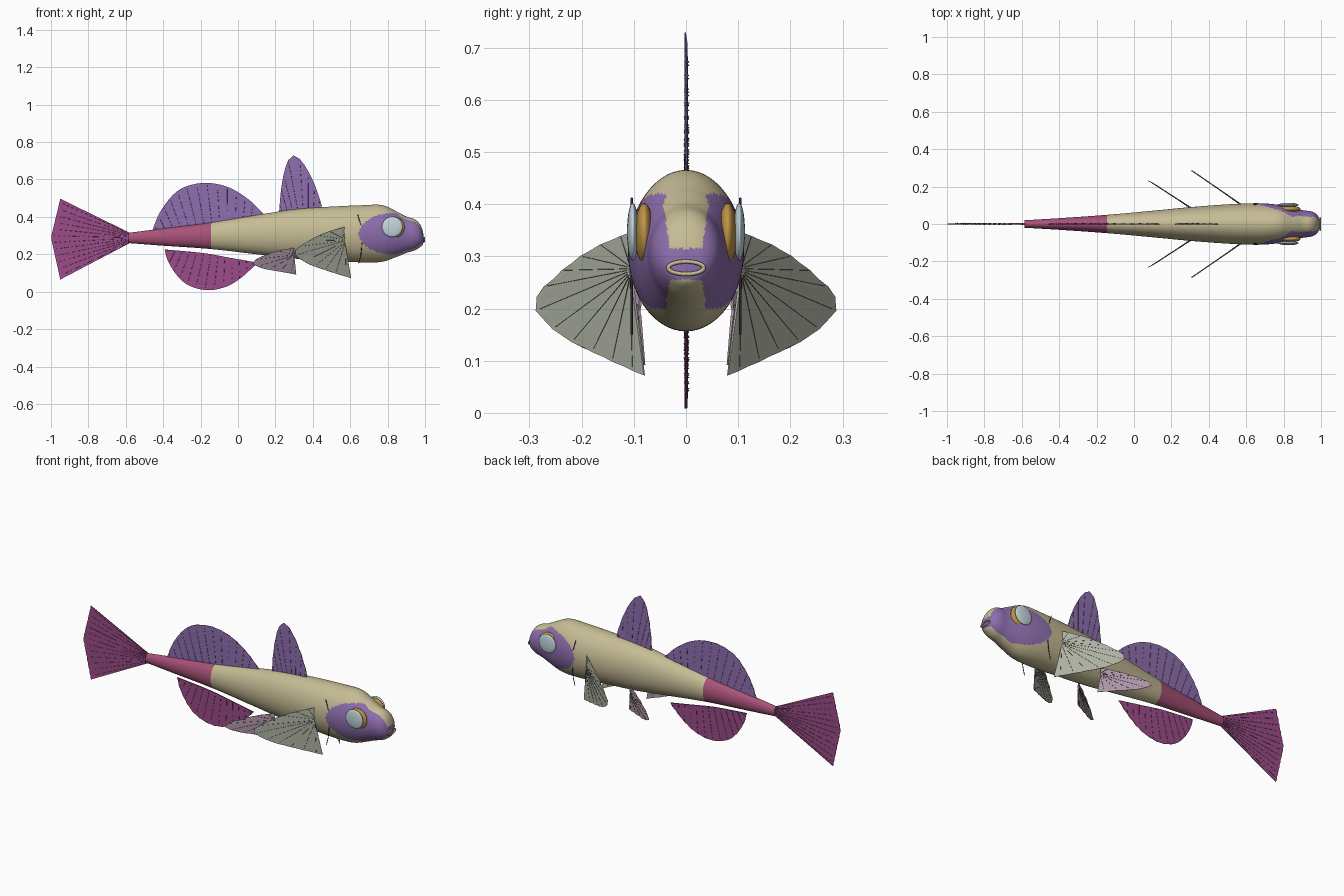
import bpy, bmesh, math
from mathutils import Vector

if "Cube" in bpy.data.objects:
    bpy.data.objects.remove(bpy.data.objects["Cube"])


def material(name, r, g, b):
    m = bpy.data.materials.new(name)
    lin = [((c / 255 + 0.055) / 1.055) ** 2.4 for c in (r, g, b)]
    m.diffuse_color = (*lin, 1)
    m.use_nodes = True
    m.node_tree.nodes["Principled BSDF"].inputs["Base Color"].default_value = m.diffuse_color
    return m


TAN = material("sand_tan", 198, 188, 149)
PURPLE = material("purple", 142, 110, 174)
ROSE = material("rose", 168, 82, 120)
MAGENTA = material("magenta", 156, 76, 138)
GREY = material("pale_green_grey", 176, 181, 165)
PINK = material("pale_mauve", 176, 152, 170)
GOLD = material("gold", 190, 148, 70)
BLUE = material("pale_blue", 196, 215, 220)
DARK = material("dark_ray", 72, 56, 66)
SPOT = material("olive_spot", 156, 152, 104)


def make(name, bm, mats, angle=40):
    me = bpy.data.meshes.new(name)
    bmesh.ops.recalc_face_normals(bm, faces=bm.faces)
    bm.to_mesh(me)
    bm.free()
    ob = bpy.data.objects.new(name, me)
    bpy.context.collection.objects.link(ob)
    for m in mats:
        me.materials.append(m)
    bpy.ops.object.select_all(action='DESELECT')
    ob.select_set(True)
    bpy.context.view_layer.objects.active = ob
    bpy.ops.object.shade_smooth_by_angle(angle=math.radians(angle))
    return ob


def resample(points, n, smooth=True):
    """n+1 points evenly spaced along a polyline or a Catmull-Rom curve."""
    p = [Vector(q) for q in points]
    dense = []
    for i in range(len(p) - 1):
        a, b, c, d = p[max(i - 1, 0)], p[i], p[i + 1], p[min(i + 2, len(p) - 1)]
        for k in range(24):
            t = k / 24
            if smooth:
                dense.append(0.5 * (2 * b + (c - a) * t + (2 * a - 5 * b + 4 * c - d) * t * t
                                    + (3 * b - a - 3 * c + d) * t ** 3))
            else:
                dense.append(b.lerp(c, t))
    dense.append(p[-1])
    length = [0]
    for a, b in zip(dense, dense[1:]):
        length.append(length[-1] + (b - a).length)
    out, j = [], 0
    for i in range(n + 1):
        s = length[-1] * i / n
        while j < len(dense) - 2 and length[j + 1] < s:
            j += 1
        f = (s - length[j]) / max(length[j + 1] - length[j], 1e-9)
        out.append(dense[j].lerp(dense[j + 1], min(f, 1)))
    return out


# Body: lofted ellipses from (x, top z, bottom z, half width)
STATIONS = [(-.585, .315, .26, .02), (-.4, .338, .246, .031), (-.145, .37, .228, .049),
            (.1, .41, .2, .071), (.3, .44, .177, .09), (.5, .455, .165, .105), (.66, .462, .157, .111),
            (.77, .463, .16, .103), (.85, .428, .187, .086), (.9, .402, .207, .074),
            (.945, .387, .221, .068), (.972, .362, .237, .056), (.988, .325, .252, .035),
            (.992, .292, .272, .01)]
rings = resample(STATIONS, 230)
N = 96
bm = bmesh.new()
loops = []
for x, top, bot, w in rings:
    mid, h = (top + bot) / 2, (top - bot) / 2
    loops.append([bm.verts.new((x, w * math.cos(2 * math.pi * k / N), mid + h * math.sin(2 * math.pi * k / N)))
                  for k in range(N)])
for a, b in zip(loops, loops[1:]):
    for k in range(N):
        bm.faces.new((a[k], a[(k + 1) % N], b[(k + 1) % N], b[k]))
bm.faces.new(loops[0])
bm.faces.new(loops[-1])
for f in bm.faces:
    x, y, z = f.calc_center_median()
    mask = ((x - .83) / .185) ** 2 + ((z - .31) / .11) ** 2 < 1
    snout = x > .85 and abs(y) > .026 + .15 * abs(z - .285)
    lips = x > .95 and abs(z - .285) < .03
    if x < -.145:
        f.material_index = 2
    elif lips or snout or (mask and x < .87 and abs(y) > .04):
        f.material_index = 1
make("body", bm, [TAN, PURPLE, ROSE])


def fin(name, base, edge, mat, place, rays, rows=10, smooth=True, dots=True, first_dot=2):
    """Thin pleated web between two curves, with rays and spots on both sides."""
    b = resample(base, rays * 2, smooth)
    e = resample(edge, rays * 2, smooth)
    normal = (place(0, 0, 1) - place(0, 0, 0)).normalized()
    at = lambda i, t: b[i].lerp(e[i], t)
    bm = bmesh.new()
    sides = []
    for s in (1, -1):
        grid = []
        for i in range(rays * 2 + 1):
            col = []
            for k in range(rows + 1):
                t = k / rows
                p = at(i, t)
                off = (.0015 if i % 2 else -.0015) * t + s * (.003 - .0018 * t)
                col.append(bm.verts.new(place(p.x, p.y, off)))
            grid.append(col)
        for c, d in zip(grid, grid[1:]):
            for k in range(rows):
                bm.faces.new((c[k], d[k], d[k + 1], c[k + 1]))
        sides.append(grid)
    # close the rim
    rim = lambda g: [c[0] for c in g] + g[-1][1:] + [c[-1] for c in reversed(g[:-1])] + g[0][-2:0:-1]
    r1, r2 = rim(sides[0]), rim(sides[1])
    for k in range(len(r1)):
        j = (k + 1) % len(r1)
        bm.faces.new((r1[k], r1[j], r2[j], r2[k]))
    make(name, bm, [mat], 30)

    # rays as slim wedges, spots as small diamonds through the web
    bm = bmesh.new()
    for i in range(1, rays * 2, 2):
        p, q = at(i, .02), at(i, .96)
        d = (q - p).normalized()
        side = Vector((-d.y, d.x))
        ring = []
        for c, th, wd, off in ((p, .0042, .0012, 0), (q, .0018, .0009, .0015)):
            ring.append([bm.verts.new(place(c.x + side.x * u * wd, c.y + side.y * u * wd, off + v * th))
                         for u, v in ((1, 0), (0, 1), (-1, 0), (0, -1))])
        for k in range(4):
            bm.faces.new((ring[0][k], ring[0][(k + 1) % 4], ring[1][(k + 1) % 4], ring[1][k]))
        if not dots:
            continue
        count = int((q - p).length / .026)
        for k in range(first_dot, count):
            t = k / count
            c = at(i, .02 + .94 * t)
            flat = [bm.verts.new(place(c.x + u * .004, c.y + v * .004, .0015 * t))
                    for u, v in ((1, 0), (0, 1), (-1, 0), (0, -1))]
            for s in (1, -1):
                tip = bm.verts.new(place(c.x, c.y, .0015 * t + s * .0055))
                for m in range(4):
                    bm.faces.new((flat[m], flat[(m + 1) % 4], tip)).material_index = 1
    make(name + "_rays", bm, [DARK, SPOT])


def upright(u, z, off):
    return Vector((u, off, z))


# Fins on the centre line
fin("front_dorsal_fin", [(.225, .415), (.33, .43), (.445, .44)],
    [(.22, .43), (.232, .56), (.255, .67), (.288, .727), (.33, .71), (.375, .645), (.415, .56), (.448, .46)],
    PURPLE, upright, 8)
fin("rear_dorsal_fin", [(-.45, .32), (-.15, .36), (.13, .4)],
    [(-.457, .33), (-.42, .42), (-.355, .51), (-.285, .56), (-.175, .582), (-.055, .56), (.055, .495), (.14, .412)],
    PURPLE, upright, 14)
fin("anal_fin", [(-.392, .226), (-.19, .207), (-.045, .182), (.1, .156)],
    [(-.392, .224), (-.375, .165), (-.325, .085), (-.26, .032), (-.16, .008), (-.055, .03), (.03, .085), (.102, .154)],
    MAGENTA, upright, 13)
fin("tail_fin", [(-.575, .313), (-.58, .287), (-.575, .262)], [(-.95, .497), (-1, .29), (-.95, .065)],
    MAGENTA, upright, 12, smooth=False, first_dot=3)

for s, tag in ((-1, "right"), (1, "left")):
    # Paired fins, swept out and back
    fin(tag + "_pectoral_fin", [(.57, .285), (.568, .272), (.572, .258)],
        [(.572, .347), (.465, .315), (.37, .267), (.302, .21), (.37, .152), (.49, .108), (.605, .072)],
        GREY, lambda u, z, o: Vector((u + o * .57, s * (.105 + (.57 - u) * .69 + o * .82), z)), 11, dots=False)
    fin(tag + "_pelvic_fin", [(.3, .205), (.297, .195), (.3, .185)],
        [(.298, .235), (.2, .215), (.12, .185), (.075, .155), (.13, .125), (.22, .108), (.312, .092)],
        PINK, lambda u, z, o: Vector((u + o * .54, s * (.088 + (.3 - u) * .65 + o * .84), z)), 8, dots=False)

    # Eyes: gold rim and pale lens
    for part, mat, r, th, c in (("eye_rim", GOLD, .058, .018, (.832, s * .08, .344)),
                                ("eye_lens", BLUE, .055, .011, (.825, s * .102, .347))):
        bm = bmesh.new()
        bmesh.ops.create_uvsphere(bm, u_segments=40, v_segments=24, radius=1)
        for v in bm.verts:
            v.co = Vector((v.co.x * r, v.co.z * th, v.co.y * r)) + Vector(c)
        make(tag + "_" + part, bm, [mat], 60)


def tube(name, path, radius, mat, closed=False):
    cu = bpy.data.curves.new(name, 'CURVE')
    cu.dimensions = '3D'
    cu.bevel_depth = radius
    cu.bevel_resolution = 2
    sp = cu.splines.new('POLY')
    sp.points.add(len(path) - 1)
    for pt, co in zip(sp.points, path):
        pt.co = (*co, 1)
    sp.use_cyclic_u = closed
    cu.materials.append(mat)
    bpy.context.collection.objects.link(bpy.data.objects.new(name, cu))


# Gill slits and lip ring
for s, tag in ((-1, "right"), (1, "left")):
    tube(tag + "_gill_slit", resample([(.64, s * .104, .412), (.66, s * .104, .34), (.663, s * .104, .27),
                                       (.657, s * .104, .2), (.645, s * .104, .15)], 24), .002, DARK)
tube("lip_ring", [(.995, .034 * math.cos(a * math.pi / 24), .278 + .012 * math.sin(a * math.pi / 24))
                  for a in range(48)], .004, TAN, True)
